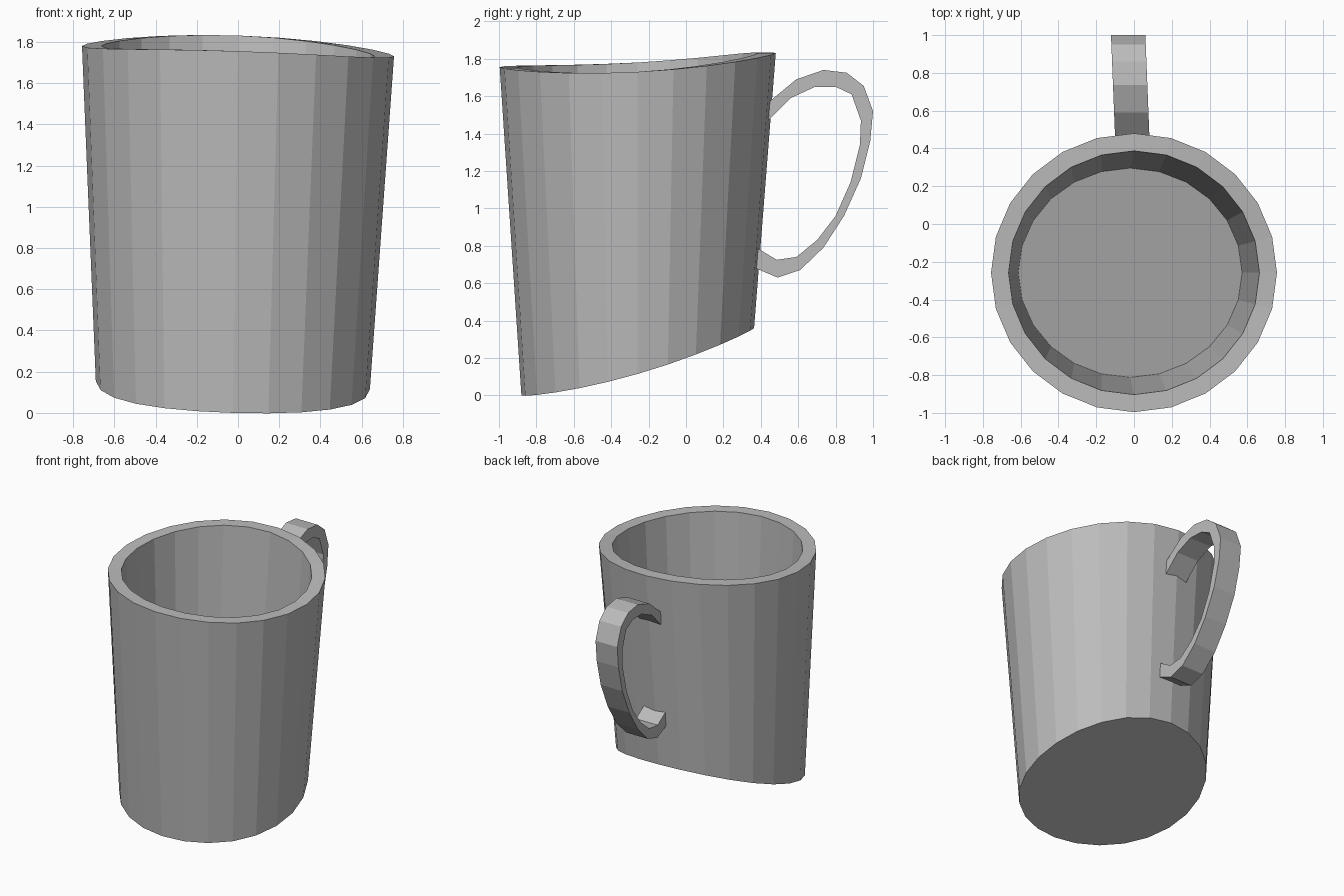
import bpy, bmesh, math

cube = bpy.data.objects.get("Cube")
if cube:
    bpy.data.objects.remove(cube, do_unlink=True)

grey = bpy.data.materials.new("plain grey")
grey.use_nodes = True
GREY = (0.5, 0.5, 0.5, 1)
grey.diffuse_color = GREY
grey.node_tree.nodes["Principled BSDF"].inputs["Base Color"].default_value = GREY

SIDES = 24


def finish(bm, name):
    bmesh.ops.recalc_face_normals(bm, faces=bm.faces)
    mesh = bpy.data.meshes.new(name)
    bm.to_mesh(mesh)
    bm.free()
    mesh.materials.append(grey)
    obj = bpy.data.objects.new(name, mesh)
    bpy.context.collection.objects.link(obj)


def mix(a, b, t):
    return a + (b - a) * t


def ring(bm, s, wall):
    """Ring of the cup: s runs from the slanted base (0) to the rim (1)."""
    verts = []
    for i in range(SIDES):
        a = math.tau * i / SIDES
        c, t = math.cos(a), math.sin(a)
        x = mix(-0.025, 0, s) + (mix(0.665, 0.757, s) - wall) * c
        y = -0.258 + (mix(0.622, 0.738, s) - wall) * t
        base = 0.135 + 0.18 * t + 0.045 * t * t - 0.02 * c
        rim = 1.755 + 0.038 * t + 0.038 * t * t - 0.025 * c
        verts.append(bm.verts.new((x, y, mix(base, rim, s))))
    return verts


# Cup: base, outer wall, rim, inner wall and floor
bm = bmesh.new()
rings = [ring(bm, 0, 0), ring(bm, 1, 0), ring(bm, 1, 0.093), ring(bm, 0.2, 0.091)]
for low, high in zip(rings, rings[1:]):
    for i in range(SIDES):
        j = (i + 1) % SIDES
        bm.faces.new((low[i], low[j], high[j], high[i]))
bm.faces.new(rings[0])
bm.faces.new(rings[-1])
finish(bm, "cup")

# Handle: flat strap between an outer and an inner outline (y, z)
outer = [(0.42, 1.55), (0.59, 1.69), (0.735, 1.74), (0.86, 1.725), (0.95, 1.655),
         (1.0, 1.52), (0.985, 1.36), (0.935, 1.16), (0.845, 0.96), (0.735, 0.79),
         (0.61, 0.67), (0.49, 0.63), (0.36, 0.685)]
inner = [(0.42, 1.45), (0.56, 1.59), (0.69, 1.65), (0.80, 1.65), (0.885, 1.61),
         (0.935, 1.47), (0.93, 1.34), (0.88, 1.14), (0.80, 0.96), (0.70, 0.83),
         (0.59, 0.74), (0.485, 0.725), (0.36, 0.8)]
bm = bmesh.new()
sections = []
for o, n in zip(outer, inner):
    corners = []
    for (y, z), side in ((o, -1), (o, 1), (n, 1), (n, -1)):
        x = -0.01 - 0.04 * (y - 0.48) + side * 0.091
        corners.append(bm.verts.new((x, y, z)))
    sections.append(corners)
for a, b in zip(sections, sections[1:]):
    for i in range(4):
        j = (i + 1) % 4
        bm.faces.new((a[i], a[j], b[j], b[i]))
bm.faces.new(sections[0])
bm.faces.new(sections[-1])
finish(bm, "handle")
